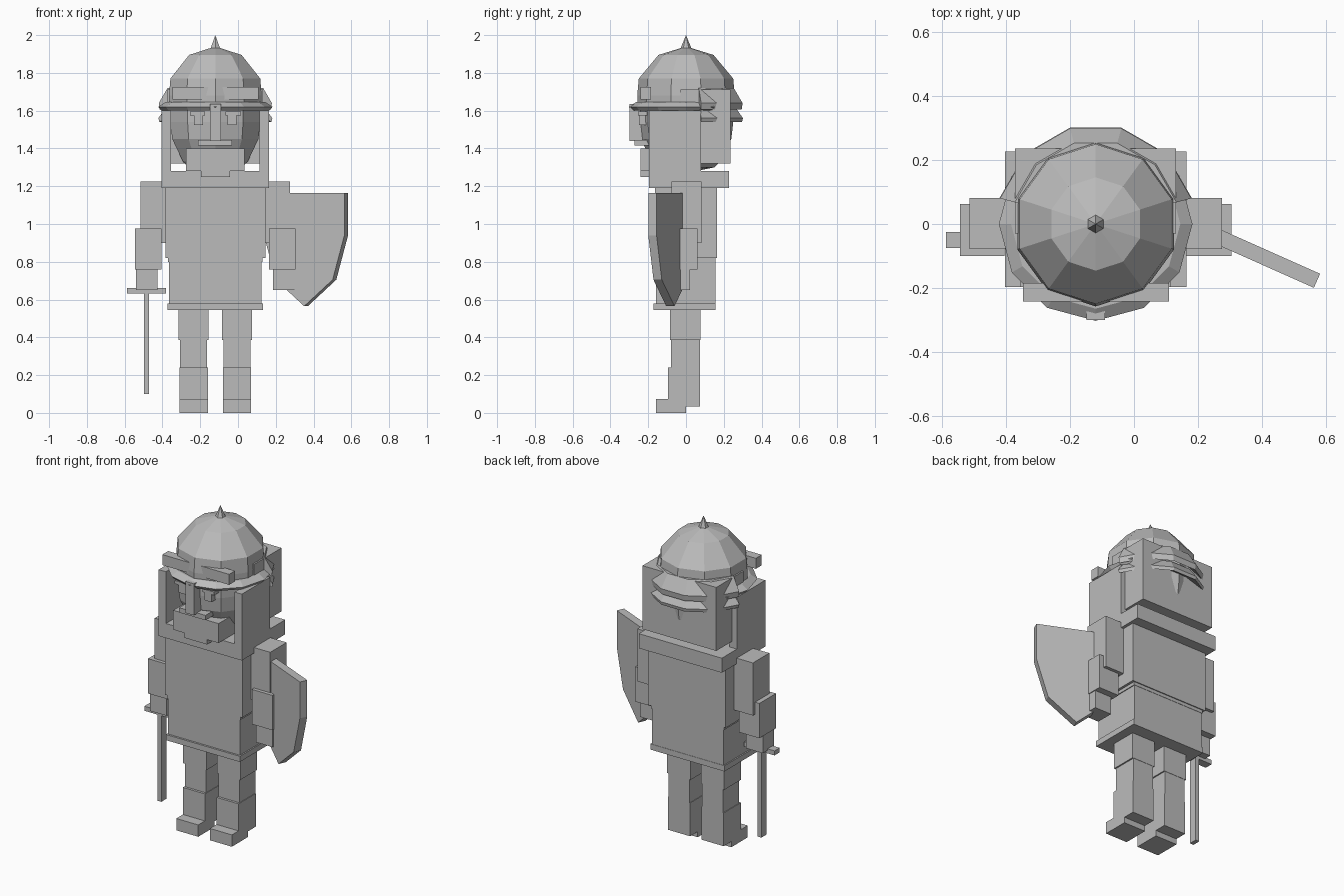
import bpy, bmesh, math
from mathutils import Matrix, Vector

if "Cube" in bpy.data.objects:
    bpy.data.objects.remove(bpy.data.objects["Cube"])

CX = -0.12  # body centre line
grey = bpy.data.materials.new("plain grey")
grey.diffuse_color = (0.5, 0.5, 0.5, 1)
grey.use_nodes = True
grey.node_tree.nodes["Principled BSDF"].inputs["Base Color"].default_value = grey.diffuse_color


def finish(name, bm):
    bmesh.ops.recalc_face_normals(bm, faces=bm.faces)
    me = bpy.data.meshes.new(name)
    bm.to_mesh(me)
    bm.free()
    me.materials.append(grey)
    ob = bpy.data.objects.new(name, me)
    bpy.context.collection.objects.link(ob)
    return ob


def box(name, x, y, z):
    """Box from (min, max) pairs."""
    bm = bmesh.new()
    bmesh.ops.create_cube(bm, size=1)
    for v in bm.verts:
        v.co = Vector([(a + b) / 2 + c * (b - a) for (a, b), c in zip((x, y, z), v.co)])
    return finish(name, bm)


def pair(name, x, y, z):
    """Box and its mirror about the body centre."""
    box("left_" + name, x, y, z)
    box("right_" + name, (2 * CX - x[1], 2 * CX - x[0]), y, z)


def lathe(name, profile, n, start=0, sweep=360, closed=False):
    """Revolve (radius, z) points about the body axis, angles in degrees."""
    bm = bmesh.new()
    full = sweep == 360
    rings = []
    for i in range(n if full else n + 1):
        a = math.radians(start + sweep * i / n)
        rings.append([bm.verts.new((CX + r * math.cos(a), r * math.sin(a), z)) for r, z in profile])
    m = len(profile)
    for i in range(n):
        p, q = rings[i], rings[(i + 1) % len(rings)]
        for j in range(m if closed else m - 1):
            k = (j + 1) % m
            bm.faces.new((p[j], q[j], q[k], p[k]))
    if closed and not full:
        bm.faces.new(rings[0])
        bm.faces.new(rings[-1])
    bmesh.ops.remove_doubles(bm, verts=bm.verts, dist=1e-4)
    return finish(name, bm)


# legs and feet
pair("thigh", (-0.315, -0.155), (-0.085, 0.077), (0.385, 0.56))
pair("knee", (-0.306, -0.163), (-0.08, 0.075), (0.23, 0.39))
pair("shin", (-0.31, -0.16), (-0.095, 0.075), (0.035, 0.24))
pair("foot", (-0.31, -0.16), (-0.16, 0.0), (0.0, 0.073))

# torso
box("tunic_hem", (-0.373, 0.133), (-0.172, 0.157), (0.545, 0.58))
box("tunic_skirt", (-0.365, 0.125), (-0.16, 0.155), (0.57, 0.82))
box("waist", (-0.37, 0.13), (-0.163, 0.157), (0.8, 0.88))
box("chest", (-0.385, 0.145), (-0.165, 0.163), (0.82, 1.21))
box("shoulder_collar", (-0.404, 0.164), (-0.197, 0.227), (1.19, 1.28))

# arms
pair("upper_arm", (-0.515, -0.36), (-0.078, 0.082), (0.9, 1.225))
pair("forearm", (-0.545, -0.405), (-0.1, 0.062), (0.76, 0.975))
pair("hand", (-0.54, -0.425), (-0.09, 0.02), (0.65, 0.77))

# sword, pointing down
box("sword_guard", (-0.588, -0.38), (-0.075, -0.025), (0.632, 0.66))
box("sword_blade", (-0.498, -0.472), (-0.075, -0.025), (0.10, 0.64))

# shield: pointed outline, extruded and turned
outline = [(0, 0.565), (0.165, 0.705), (0.233, 0.94), (0.233, 1.165),
           (-0.233, 1.165), (-0.233, 0.94), (-0.165, 0.705)]
bm = bmesh.new()
face = bm.faces.new([bm.verts.new((u, -0.024, z)) for u, z in outline])
ext = bmesh.ops.extrude_face_region(bm, geom=[face])
bmesh.ops.translate(bm, vec=(0, 0.048, 0),
                    verts=[g for g in ext["geom"] if isinstance(g, bmesh.types.BMVert)])
bm.transform(Matrix.Translation((0.36, -0.083, 0)) @ Matrix.Rotation(math.radians(-24), 4, 'Z'))
finish("shield", bm)

# head and face
lathe("head", [(0, 1.27), (0.15, 1.3), (0.18, 1.33), (0.24, 1.45), (0.25, 1.54), (0.25, 1.66)], 10, 18)
box("hair_block", (-0.372, 0.132), (-0.03, 0.236), (1.32, 1.712))
pair("side_flap", (-0.404, -0.355), (-0.197, 0.08), (1.27, 1.6))
box("beard", (-0.275, 0.035), (-0.24, -0.08), (1.28, 1.4))
box("beard_tip", (-0.197, -0.043), (-0.24, -0.15), (1.25, 1.29))
box("mouth", (-0.212, -0.032), (-0.272, -0.18), (1.415, 1.445))
box("nose_guard", (-0.149, -0.091), (-0.3, -0.23), (1.44, 1.635))
pair("eye", (-0.233, -0.185), (-0.25, -0.19), (1.525, 1.575))
pair("eyebrow", (-0.255, -0.175), (-0.255, -0.19), (1.575, 1.595))

# helmet
lathe("helmet_dome", [(0.255, 1.6), (0.258, 1.68), (0.25, 1.77), (0.146, 1.895), (0, 1.94)], 10, 18)
lathe("helmet_spike", [(0.031, 1.925), (0, 2.0)], 6, 30)
lathe("helmet_brim", [(0.24, 1.6), (0.285, 1.6), (0.303, 1.62), (0.265, 1.645), (0.24, 1.645)],
      8, -210, 240, closed=True)
lathe("neck_guard_upper", [(0.24, 1.72), (0.262, 1.72), (0.31, 1.64), (0.305, 1.605), (0.24, 1.66)],
      5, 15, 150, closed=True)
lathe("neck_guard_lower", [(0.24, 1.62), (0.27, 1.62), (0.312, 1.56), (0.307, 1.54), (0.24, 1.58)],
      5, 15, 150, closed=True)
box("brow_plate", (-0.348, 0.109), (-0.242, -0.185), (1.66, 1.725))
